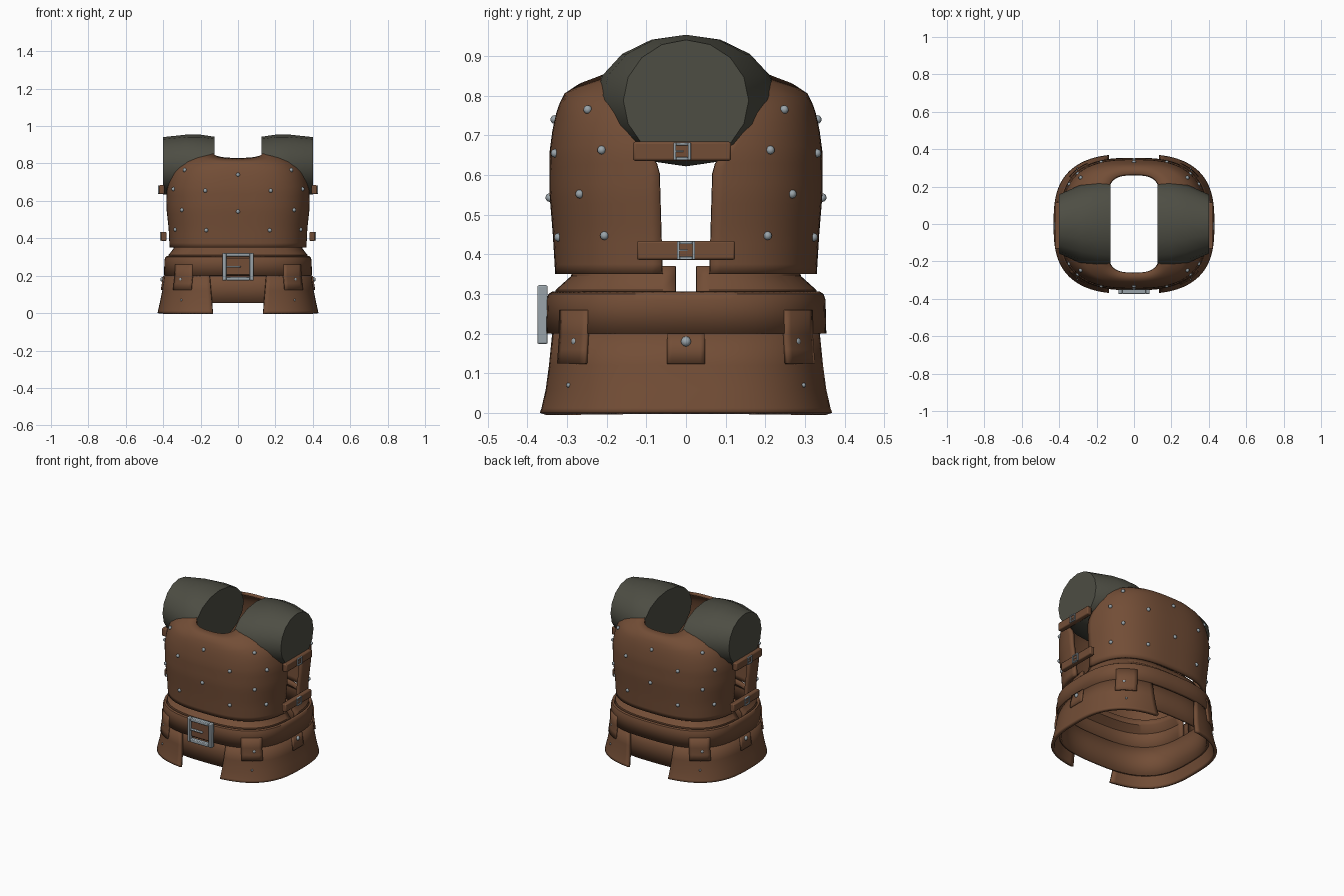
import bpy, bmesh, math
from mathutils import Matrix, Vector

if "Cube" in bpy.data.objects:
    bpy.data.objects.remove(bpy.data.objects["Cube"])

N = 2.8  # squareness of the body cross-section


def material(name, r, g, b, rough):
    m = bpy.data.materials.new(name)
    m.use_nodes = True
    m.diffuse_color = (r, g, b, 1)
    node = m.node_tree.nodes["Principled BSDF"]
    node.inputs["Base Color"].default_value = (r, g, b, 1)
    node.inputs["Roughness"].default_value = rough
    return m


leather = material("brown_leather", 0.17, 0.075, 0.037, 0.8)
cloth = material("grey_green_cloth", 0.075, 0.075, 0.057, 0.9)
steel = material("steel", 0.32, 0.37, 0.40, 0.5)

# Profiles: height, half width, half depth
CHEST = [(.35, .367, .33), (.45, .372, .336), (.56, .384, .345), (.66, .385, .344), (.72, .374, .336),
         (.77, .355, .324), (.805, .32, .308), (.835, .275, .262), (.86, .235, .212)]
SKIRT = [(0, .43, .374), (.012, .428, .37), (.06, .417, .36), (.12, .405, .353), (.21, .392, .346)]
BELT = [(.2, .396, .354), (.285, .393, .352), (.3, .388, .347), (.306, .38, .338)]
LINING = [(.055, .392, .335), (.14, .382, .33), (.22, .372, .326)]
WAIST = [(.21, .375, .332), (.31, .372, .329), (.345, .345, .29), (.37, .34, .285)]
ARM_EDGE = [(.35, .06), (.62, .068), (.67, .105), (.71, .13), (.77, .155), (.86, .185)]


def at(table, z):
    """Linear interpolation in a table whose first column is height."""
    if z <= table[0][0]:
        return table[0][1:]
    for p, q in zip(table, table[1:]):
        if z <= q[0]:
            f = (z - p[0]) / (q[0] - p[0])
            return tuple(u + (v - u) * f for u, v in zip(p[1:], q[1:]))
    return table[-1][1:]


def spow(v):
    return math.copysign(abs(v) ** (2 / N), v)


def point(profile, phi, z, out=0):
    a, b = at(profile, z)
    return Vector(((a + out) * spow(math.cos(phi)), (b + out) * spow(math.sin(phi)), z))


def finish(bm, name, mat, bevel=0, smooth=True):
    me = bpy.data.meshes.new(name)
    bm.to_mesh(me)
    bm.free()
    me.materials.append(mat)
    ob = bpy.data.objects.new(name, me)
    bpy.context.collection.objects.link(ob)
    if bevel:
        mod = ob.modifiers.new("Bevel", "BEVEL")
        mod.width, mod.segments = bevel, 2
    if smooth:
        bpy.ops.object.select_all(action="DESELECT")
        ob.select_set(True)
        bpy.context.view_layer.objects.active = ob
        bpy.ops.object.shade_smooth_by_angle(angle=math.radians(35))
    return ob


def shell(name, profile, span, heights, cols, thick, out=0):
    """Curved sheet; span(z) gives its angles, heights(u) the levels at u in -1..1."""
    bm = bmesh.new()
    grid = []
    for c in range(cols + 1):
        column = []
        for z in heights(2 * c / cols - 1):
            lo, hi = span(z)
            column.append(bm.verts.new(point(profile, lo + (hi - lo) * c / cols, z, out)))
        grid.append(column)
    for g, h in zip(grid, grid[1:]):
        for i in range(len(g) - 1):
            bm.faces.new((g[i], h[i], h[i + 1], g[i + 1]))
    if abs(span(profile[0][0])[1] - span(profile[0][0])[0]) > 6.28:
        bmesh.ops.remove_doubles(bm, verts=bm.verts, dist=1e-4)
    ob = finish(bm, name, leather)
    mod = ob.modifiers.new("Thickness", "SOLIDIFY")
    mod.thickness, mod.offset = thick, -1
    return ob


def levels(profile):
    return lambda u: [row[0] for row in profile]


def side_angle(profile, y, z):
    return math.asin((y / at(profile, z)[1]) ** (N / 2))


def notch_angle(z):
    return math.acos(((.135 + .09 * z) / at(SKIRT, z)[0]) ** (N / 2))


# Chest and back plates, with dipped neckline and arm openings
def chest_levels(u):
    s = min(1, abs(u) / .8)
    top = .83 + .028 * s * s * (3 - 2 * s)
    return [.35 + (top - .35) * i / 20 for i in range(21)]


for name, start in (("chest_plate", math.pi), ("back_plate", 0)):
    def plate_span(z):
        e = side_angle(CHEST, at(ARM_EDGE, z)[0], z)
        return start + e, start + math.pi - e

    def waist_span(z):
        e = side_angle(WAIST, .026, z)
        return start + e, start + math.pi - e
    shell(name, CHEST, plate_span, chest_levels, 48, .018)
    shell(name + "_waist_layer", WAIST, waist_span, levels(WAIST), 48, .014)

# Skirt halves, open at the front and back
for name, turn in (("skirt_left", 0), ("skirt_right", math.pi)):
    shell(name, SKIRT, lambda z: (turn - notch_angle(z), turn + notch_angle(z)), levels(SKIRT), 48, .018)

# Belt and lining run all the way round
full = lambda z: (0, 2 * math.pi)
shell("belt", BELT, full, levels(BELT), 96, .018)
shell("skirt_lining", LINING, full, levels(LINING), 96, .014)

# Tabs hanging from the belt
for i, deg in enumerate((0, 49, 131, 180, 229, 311)):
    mid = math.radians(deg)
    corner = deg % 180 != 0
    half = math.radians(11 if corner else 3.4)
    top = .26 if corner else .2
    shell("belt_tab_%d" % (i + 1), SKIRT, lambda z: (mid - half, mid + half),
          lambda u: [.125, .16, .2, top][:4 if corner else 3], 6, .01, .008)

# Studs
bm = bmesh.new()


def stud(p, r):
    bmesh.ops.create_uvsphere(bm, u_segments=10, v_segments=6, radius=r, matrix=Matrix.Translation(p))


def stud_at_x(profile, x, z, r=.011):
    phi = math.acos((x / at(profile, z)[0]) ** (N / 2))
    p = point(profile, phi, z)
    for sx in ((1, -1) if x else (1,)):
        for sy in (1, -1):
            stud(Vector((p.x * sx, p.y * sy, z)), r)


for x, z in ((.285, .765), (.345, .663), (.175, .655), (0, .74), (.3, .552), (0, .543), (.17, .443), (.335, .447)):
    stud_at_x(CHEST, x, z)
stud_at_x(SKIRT, .303, .18, .012)
stud_at_x(SKIRT, .303, .07, .006)
for s in (1, -1):
    stud(Vector((s * .403, 0, .18)), .013)
finish(bm, "studs", steel)


def box(bm, centre, size):
    bmesh.ops.create_cube(bm, size=1, matrix=Matrix.Translation(centre) @ Matrix.Diagonal((*size, 1)))


def buckle(name, centre, w, h, bar, depth, turn, bevel):
    """Rectangular frame with a prong, built facing -y and then turned about z."""
    bm = bmesh.new()
    for s in (1, -1):
        box(bm, (s * (w - bar) / 2, 0, 0), (bar, depth, h))
        box(bm, (0, 0, s * (h - bar) / 2), (w - 2 * bar, depth, bar))
    box(bm, (-w * .16, 0, 0), (w * .5, depth * .6, bar * .5))
    bm.transform(Matrix.Translation(centre) @ Matrix.Rotation(turn, 4, "Z"))
    finish(bm, name, steel, bevel)


# Front buckle with the belt end behind it
buckle("front_buckle", (0, -.362, .248), .165, .148, .02, .026, 0, .004)
bm = bmesh.new()
box(bm, (0, -.354, .25), (.15, .008, .09))
finish(bm, "belt_end", leather, .002)

# Side straps with small buckles, and padded shoulder rolls
for side, s in (("left", 1), ("right", -1)):
    for level, z, x, y, size in (("upper", .66, .408, -.01, .044), ("lower", .41, .397, 0, .046)):
        bm = bmesh.new()
        box(bm, (s * x, y, z), (.03, .248, .048))
        finish(bm, "%s_%s_strap" % (side, level), leather, .006)
        buckle("%s_%s_buckle" % (side, level), (s * (x + .016), y, z), size, size, .007, .01, s * math.pi / 2, .001)

    bm = bmesh.new()
    rings = []
    for x, ry, rz, cz in ((.125, .235, .158, .785), (.2, .228, .166, .788), (.28, .212, .166, .788), (.4, .158, .153, .788)):
        rings.append([bm.verts.new((s * x, ry * math.sin(t), cz + rz * math.cos(t)))
                      for t in (2 * math.pi * k / 16 for k in range(16))])
    for p, q in zip(rings, rings[1:]):
        for k in range(16):
            bm.faces.new((p[k], p[k - 1], q[k - 1], q[k]))
    bm.faces.new(rings[0])
    bm.faces.new(rings[-1])
    bmesh.ops.recalc_face_normals(bm, faces=bm.faces)
    finish(bm, side + "_shoulder_roll", cloth)
